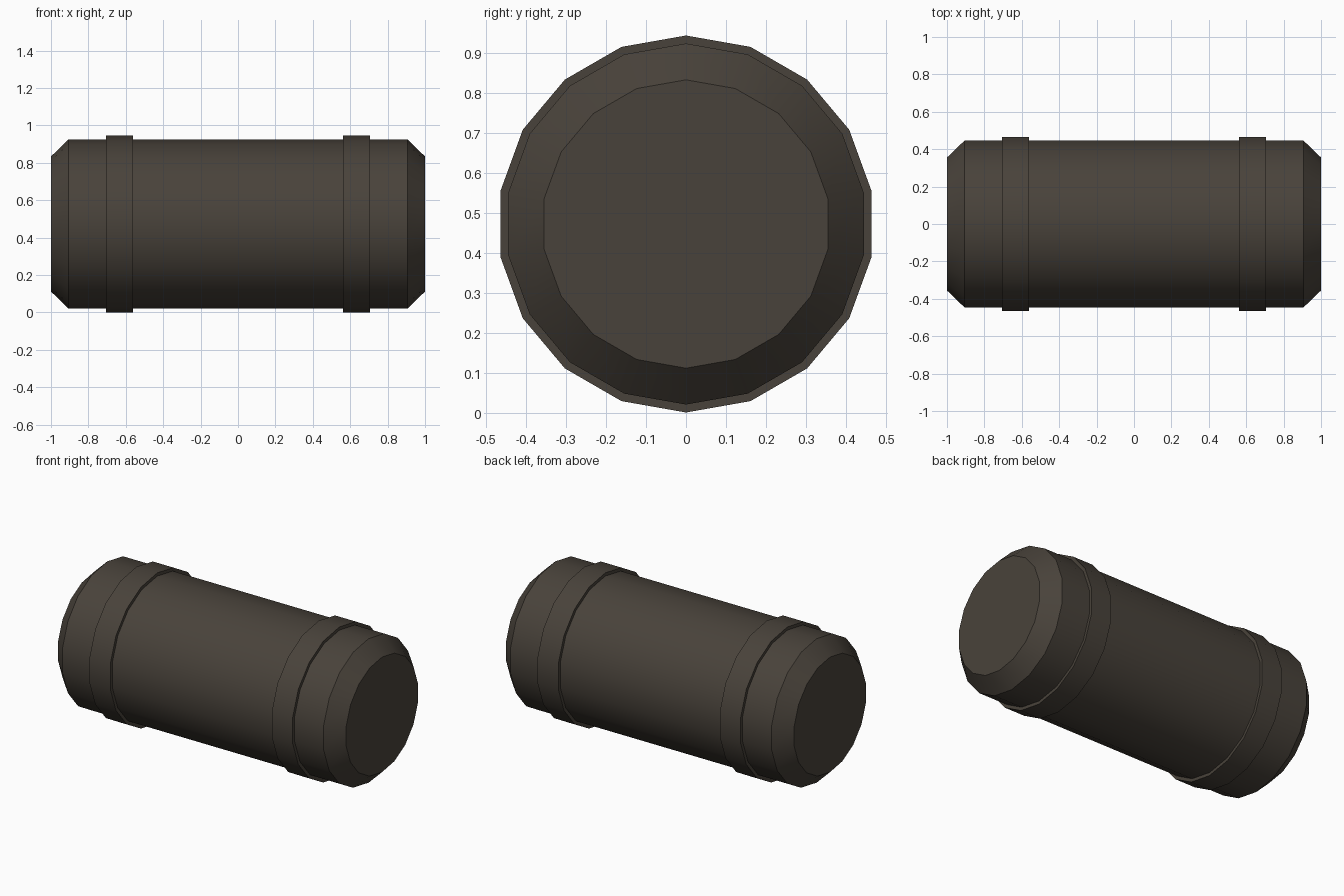
import bpy
import bmesh
from math import sin, cos, tau, radians

SIDES = 18
AXIS_Z = 0.473

cube = bpy.data.objects.get("Cube")
if cube:
    bpy.data.objects.remove(cube, do_unlink=True)

# Dark brown-grey finish shared by all parts
colour = (0.066, 0.055, 0.043, 1.0)
finish = bpy.data.materials.new("dark brown grey")
finish.use_nodes = True
finish.diffuse_color = colour
finish.node_tree.nodes["Principled BSDF"].inputs["Base Color"].default_value = colour


def lathe(name, profile, capped=False):
    """Revolve (x, radius) points about the lengthwise axis."""
    bm = bmesh.new()
    rings = []
    for x, radius in profile:
        angles = [tau * i / SIDES for i in range(SIDES)]
        rings.append([bm.verts.new((x, radius * sin(a), radius * cos(a))) for a in angles])
    for a, b in zip(rings, rings[1:]):
        for i in range(SIDES):
            j = (i + 1) % SIDES
            bm.faces.new((a[i], a[j], b[j], b[i]))
    if capped:
        bm.faces.new(rings[0])
        bm.faces.new(rings[-1])
        bmesh.ops.recalc_face_normals(bm, faces=bm.faces)
    else:
        # Open bands: turn every face so the outer wall looks away from the axis
        bmesh.ops.recalc_face_normals(bm, faces=bm.faces)
        bm.normal_update()
        outer = max(bm.faces, key=lambda f: f.calc_center_median().yz.length)
        if outer.normal.yz.dot(outer.calc_center_median().yz) < 0:
            bmesh.ops.reverse_faces(bm, faces=bm.faces)
    mesh = bpy.data.meshes.new(name)
    bm.to_mesh(mesh)
    bm.free()
    mesh.materials.append(finish)
    obj = bpy.data.objects.new(name, mesh)
    obj.location.z = AXIS_Z
    bpy.context.collection.objects.link(obj)
    bpy.ops.object.select_all(action="DESELECT")
    obj.select_set(True)
    bpy.context.view_layer.objects.active = obj
    bpy.ops.object.shade_smooth_by_angle(angle=radians(30))
    return obj


# Main cylinder with chamfered ends
lathe("barrel_body", [(-1, 0.361), (-0.907, 0.452), (0.907, 0.452), (1, 0.361)], capped=True)

# Raised bands near both ends
for side, centre in (("right", -0.633), ("left", 0.633)):
    near, far = centre - 0.072, centre + 0.072
    lathe(side + "_band", [(near, 0.45), (near, 0.472), (far, 0.472), (far, 0.45)])
